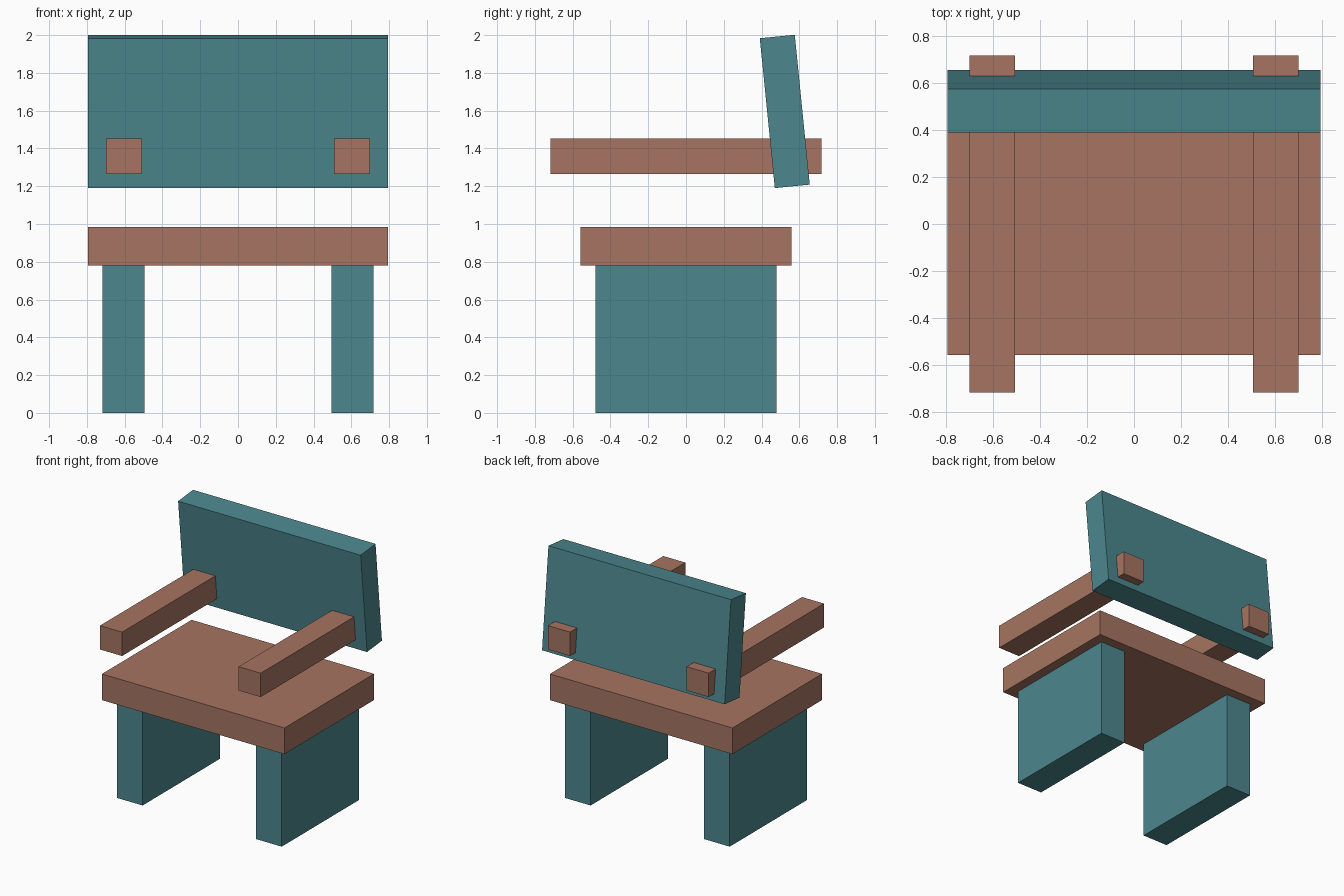
import bpy

if "Cube" in bpy.data.objects:
    bpy.data.objects.remove(bpy.data.objects["Cube"], do_unlink=True)


def make_material(name, rgb):
    mat = bpy.data.materials.new(name)
    mat.use_nodes = True
    color = (*rgb, 1.0)
    mat.diffuse_color = color
    mat.node_tree.nodes["Principled BSDF"].inputs["Base Color"].default_value = color
    return mat


teal = make_material("teal", (0.072, 0.245, 0.273))
brown = make_material("warm brown", (0.38, 0.175, 0.119))


def box(name, center, size, mat, tilt=0.0):
    """Flat-sided block, optionally tilted about the x axis."""
    bpy.ops.mesh.primitive_cube_add(size=1, location=center)
    obj = bpy.context.object
    obj.name = name
    obj.scale = size
    obj.rotation_euler.x = tilt
    obj.data.materials.append(mat)
    return obj


# Seat slab
box("seat", (0, 0, 0.882), (1.59, 1.115, 0.206), brown)

# Backrest, leaning slightly forward at the top
box("backrest", (0, 0.523, 1.596), (1.59, 0.186, 0.797), teal, tilt=0.1)

# Panel legs and armrests, one of each per side
for side, sign in (("left", 1), ("right", -1)):
    box(f"{side}_leg", (sign * 0.606, 0, 0.39), (0.222, 0.96, 0.78), teal)
    box(f"{side}_armrest", (sign * 0.604, 0, 1.358), (0.192, 1.434, 0.188), brown)
